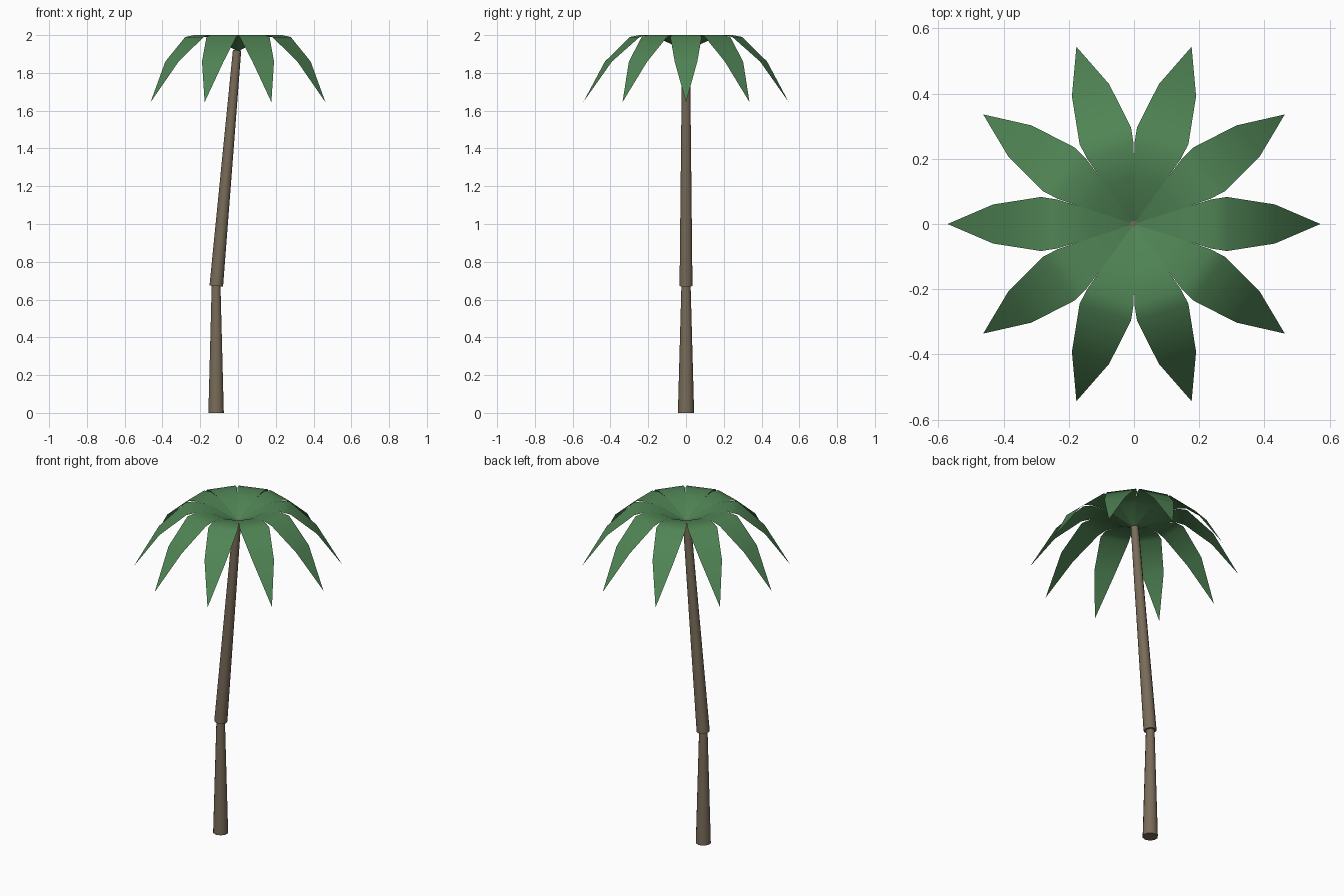
import bpy, bmesh, math
from mathutils import Vector

if "Cube" in bpy.data.objects:
    bpy.data.objects.remove(bpy.data.objects["Cube"])


def material(name, rgb):
    m = bpy.data.materials.new(name)
    m.diffuse_color = (*rgb, 1)
    m.use_nodes = True
    m.node_tree.nodes["Principled BSDF"].inputs["Base Color"].default_value = m.diffuse_color
    return m


bark = material("bark", (0.19, 0.15, 0.10))
green = material("leaf_green", (0.08, 0.23, 0.09))


def trunk(name, a, b, r1, r2):
    # Tapered cylinder running from point a to point b
    a, b = Vector(a), Vector(b)
    d = b - a
    bpy.ops.mesh.primitive_cone_add(vertices=10, radius1=r1, radius2=r2,
                                    depth=d.length, location=(a + b) / 2,
                                    rotation=d.to_track_quat('Z', 'Y').to_euler())
    ob = bpy.context.object
    ob.name = name
    ob.data.materials.append(bark)
    bpy.ops.object.shade_smooth_by_angle(angle=math.radians(50))


# Two-part trunk: upright base and leaning upper section
trunk("lower_trunk", (-0.116, 0, 0), (-0.116, 0, 0.69), 0.043, 0.024)
trunk("upper_trunk", (-0.115, 0, 0.672), (-0.005, 0, 1.92), 0.036, 0.022)

# Drooping frond profile: radius, half width, height (flat across its width)
rows = [(0.14, 0.046, 1.985), (0.235, 0.075, 2.0), (0.285, 0.083, 1.99),
        (0.432, 0.06, 1.86)]


def frond(index, angle):
    bm = bmesh.new()
    base = bm.verts.new((0, 0, 1.915))
    tip = bm.verts.new((0.572, 0, 1.645))
    pairs = [[bm.verts.new((r, s * w, z)) for s in (-1, 1)] for r, w, z in rows]
    bm.faces.new((base, *pairs[0]))
    for p, q in zip(pairs, pairs[1:]):
        bm.faces.new((p[0], q[0], q[1], p[1]))
    bm.faces.new((pairs[-1][0], tip, pairs[-1][1]))
    mesh = bpy.data.meshes.new("frond")
    bm.to_mesh(mesh)
    bm.free()
    mesh.materials.append(green)
    mesh.shade_smooth()
    ob = bpy.data.objects.new(f"frond_{index}", mesh)
    ob.rotation_euler.z = angle
    bpy.context.collection.objects.link(ob)


# Crown of ten fronds
for i in range(10):
    frond(i, i * math.tau / 10)
